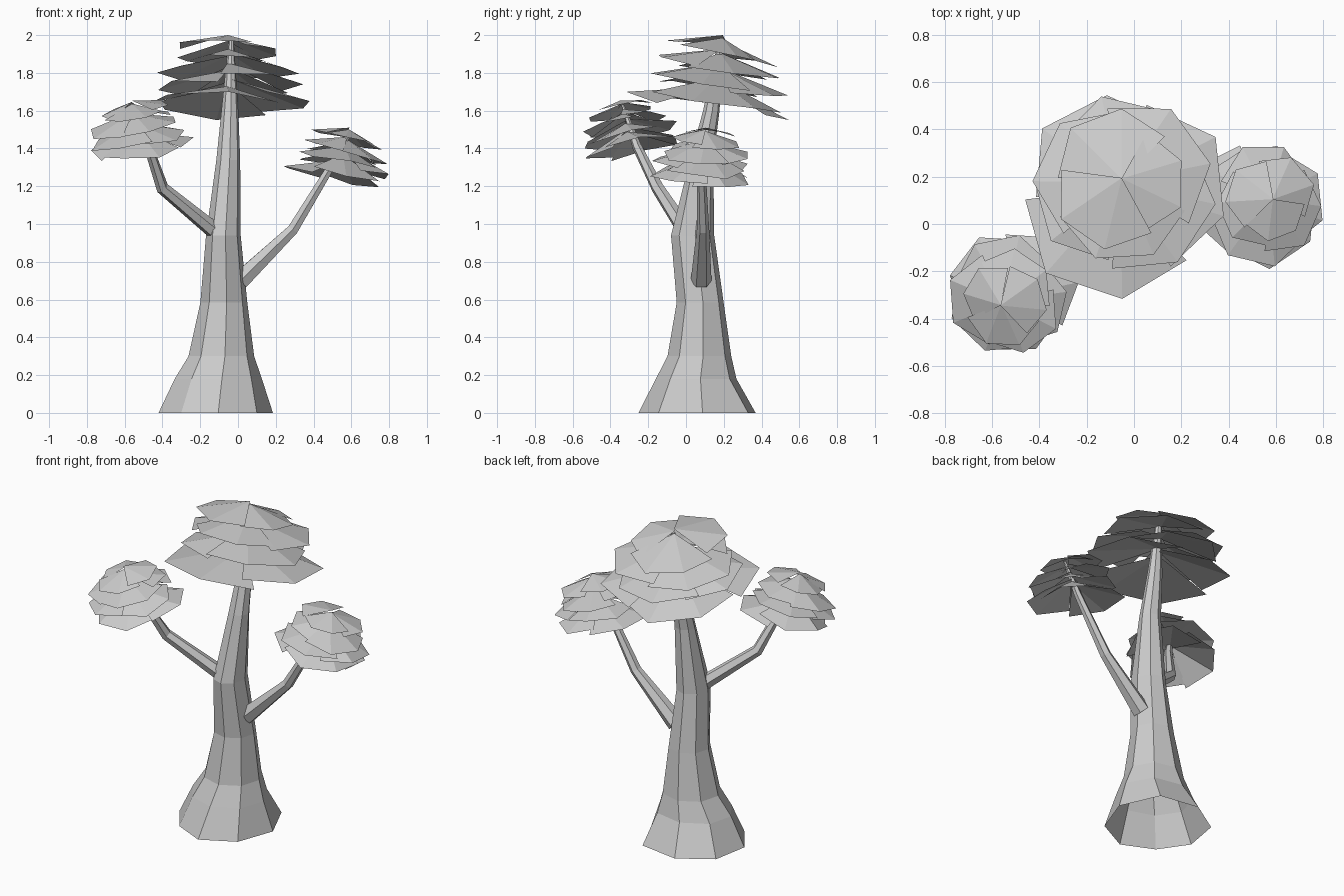
import bpy, math, random
from mathutils import Vector, Matrix

if "Cube" in bpy.data.objects:
    bpy.data.objects.remove(bpy.data.objects["Cube"])

random.seed(7)


def make(name, verts, faces):
    me = bpy.data.meshes.new(name)
    me.from_pydata(verts, [], faces)
    ob = bpy.data.objects.new(name, me)
    bpy.context.collection.objects.link(ob)
    return ob


def skin(name, rings, cap_start):
    """Join equal-sided rings into a faceted tube."""
    n = len(rings[0])
    verts = [v for ring in rings for v in ring]
    faces = [(k * n + i, k * n + (i + 1) % n, (k + 1) * n + (i + 1) % n, (k + 1) * n + i)
             for k in range(len(rings) - 1) for i in range(n)]
    faces.append(tuple(range(len(verts) - n, len(verts))))
    if cap_start:
        faces.append(tuple(reversed(range(n))))
    return make(name, verts, faces)


# trunk: z, left x, right x, front y, back y of each ring (open at the bottom)
trunk_profile = [
    (0.00, -0.445, 0.165, -0.265, 0.36), (0.18, -0.345, 0.12, -0.165, 0.265),
    (0.30, -0.265, 0.085, -0.10, 0.24), (0.585, -0.20, 0.05, -0.05, 0.20),
    (0.94, -0.17, 0.015, -0.08, 0.15), (1.34, -0.115, 0.012, 0.02, 0.145),
    (1.60, -0.088, 0.002, 0.09, 0.178), (1.97, -0.05, -0.022, 0.17, 0.198)]
SIDES = 8
rings = []
for z, x0, x1, y0, y1 in trunk_profile:
    ring = []
    for i in range(SIDES):
        a = 2 * math.pi * i / SIDES + 0.12
        # root flare is lopsided towards the back right
        flare = 1 + 0.15 * max(0, 1 - z / 0.35) * math.cos(a - math.pi / 4) ** 3
        ring.append(((x0 + x1) / 2 + (x1 - x0) / 2 * flare * math.cos(a),
                     (y0 + y1) / 2 + (y1 - y0) / 2 * flare * math.sin(a), z))
    rings.append(ring)
skin("trunk", rings, False)


def branch(name, path, radii, sides=6):
    pts = [Vector(p) for p in path]
    rings = []
    for i, p in enumerate(pts):
        d = (pts[min(i + 1, len(pts) - 1)] - pts[max(i - 1, 0)]).normalized()
        rot = d.to_track_quat('Z', 'Y')
        rings.append([p + rot @ Vector((radii[i] * math.cos(2 * math.pi * k / sides),
                                        radii[i] * math.sin(2 * math.pi * k / sides), 0))
                      for k in range(sides)])
    skin(name, rings, True)


# side branches
branch("left_branch", [(-0.12, 0.0, 0.96), (-0.40, -0.15, 1.19), (-0.475, -0.26, 1.41), (-0.56, -0.335, 1.63)],
       [0.045, 0.034, 0.025, 0.008])
branch("right_branch", [(0.01, 0.08, 0.70), (0.29, 0.09, 0.97), (0.49, 0.08, 1.30), (0.595, 0.085, 1.48)],
       [0.055, 0.033, 0.023, 0.008])


def canopy(name, top, axis, layers, leaves=3, facets=3):
    """Stacked tiers of shallow fans; each tier is a few overlapping leaf plates."""
    axis = Vector(axis).normalized()
    frame = Matrix.Translation(top) @ axis.to_track_quat('Z', 'Y').to_matrix().to_4x4()
    verts, faces = [], []
    for t, (down, radius, drop) in enumerate(layers):
        for l in range(leaves):
            start = 2 * math.pi * l / leaves + t * 0.75 + random.uniform(-0.15, 0.15)
            span = 2 * math.pi / leaves * 1.08
            lift = -0.05 * radius * l
            size = radius * (1.0, 0.92, 1.04)[(l + t) % 3]
            b = len(verts)
            verts.append(frame @ Vector((0, 0, -down + lift)))
            for k in range(facets + 1):
                a = start + span * k / facets
                r = size * (0.86 if k in (0, facets) else random.uniform(0.97, 1.04))
                z = -down + lift - drop * random.uniform(0.8, 1.1)
                verts.append(frame @ Vector((r * math.cos(a), r * math.sin(a), z)))
            faces += [(b, b + k + 1, b + k + 2) for k in range(facets)]
    make(name, verts, faces)


# foliage: tiers as (distance down the axis, radius, rim drop)
canopy("main_canopy", (-0.052, 0.195, 2.0), (0.02, 0.16, 1),
       [(0.0, 0.30, 0.085), (0.075, 0.37, 0.10), (0.15, 0.39, 0.11), (0.23, 0.45, 0.125)])
small = [(0.0, 0.19, 0.055), (0.05, 0.24, 0.08), (0.1, 0.265, 0.095), (0.145, 0.28, 0.115)]
canopy("left_canopy", (-0.565, -0.345, 1.655), (-0.20, -0.20, 1), small)
canopy("right_canopy", (0.59, 0.105, 1.51), (0.24, 0.04, 1), small)
